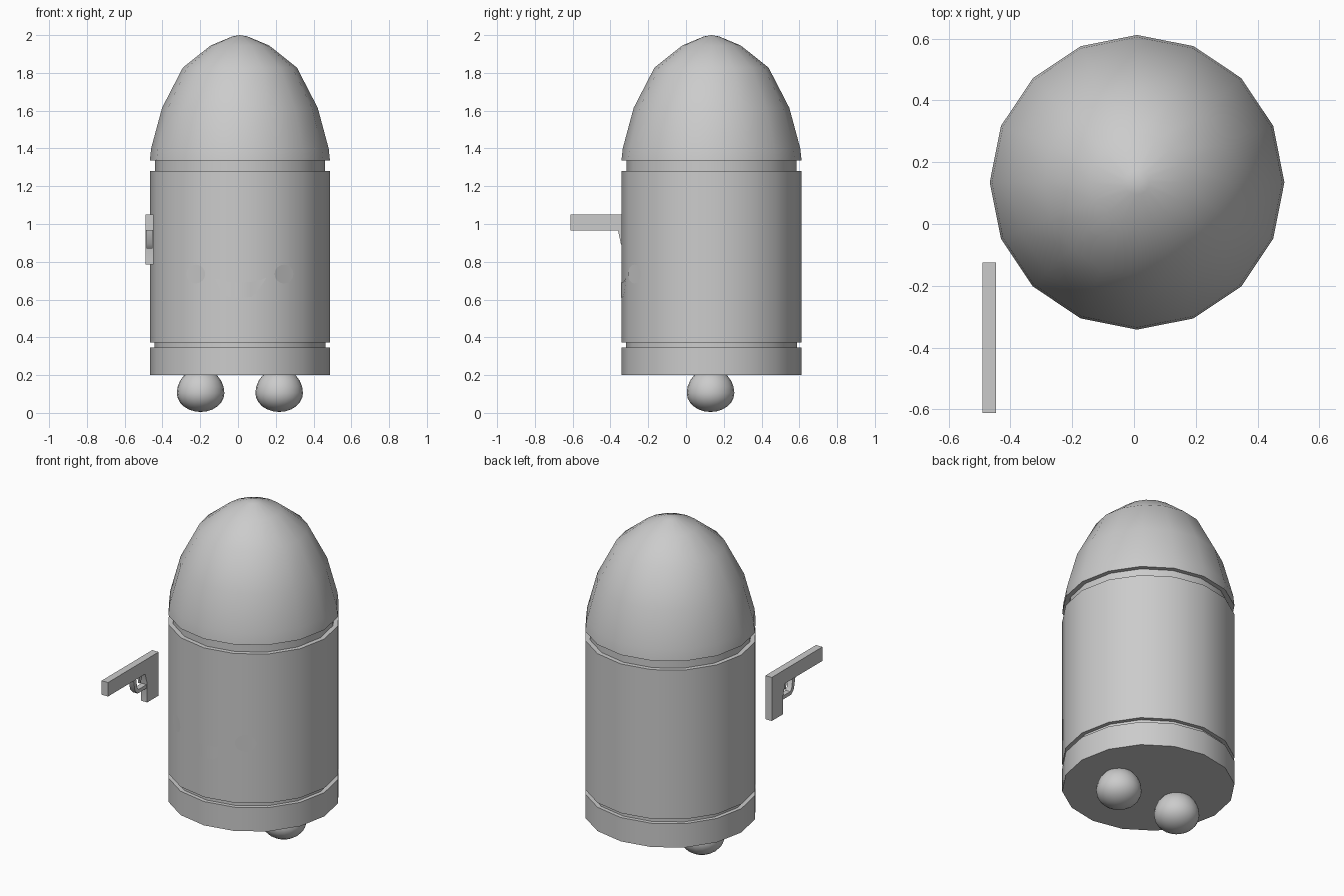
import bpy, bmesh, math

if "Cube" in bpy.data.objects:
    bpy.data.objects.remove(bpy.data.objects["Cube"])

CX, CY, R, SIDES = 0.01, 0.135, 0.477, 16


def finish(name, bm, smooth=True):
    bmesh.ops.recalc_face_normals(bm, faces=bm.faces)
    me = bpy.data.meshes.new(name)
    bm.to_mesh(me)
    bm.free()
    ob = bpy.data.objects.new(name, me)
    bpy.context.collection.objects.link(ob)
    if smooth:
        bpy.ops.object.select_all(action='DESELECT')
        ob.select_set(True)
        bpy.context.view_layer.objects.active = ob
        bpy.ops.object.shade_smooth_by_angle(angle=math.radians(40))
    return ob


def lathe(name, profile, cx=CX, cy=CY, n=SIDES):
    """Revolve (radius, z) points; radius 0 makes a pole."""
    bm = bmesh.new()
    rings = []
    for r, z in profile:
        if r == 0:
            rings.append([bm.verts.new((cx, cy, z))] * n)
        else:
            rings.append([bm.verts.new((cx + r * math.cos(2 * math.pi * i / n),
                                        cy + r * math.sin(2 * math.pi * i / n), z))
                          for i in range(n)])
    for a, b in zip(rings, rings[1:]):
        for i in range(n):
            j = (i + 1) % n
            bm.faces.new(list(dict.fromkeys((a[i], a[j], b[j], b[i]))))
    return finish(name, bm)


def prism(name, outline, x0, x1):
    """Extrude a (y, z) outline along x."""
    bm = bmesh.new()
    f = bm.faces.new([bm.verts.new((x0, y, z)) for y, z in outline])
    ext = bmesh.ops.extrude_face_region(bm, geom=[f])
    for v in ext['geom']:
        if isinstance(v, bmesh.types.BMVert):
            v.co.x = x1
    return finish(name, bm)


def on_front(dx, z):
    """Point just outside the faceted front wall at offset dx from its centre."""
    step = 2 * math.pi / SIDES
    k = int(math.asin(min(abs(dx) / R, 1)) / step + 1e-6)
    xa, xb = R * math.sin(k * step), R * math.sin((k + 1) * step)
    ya, yb = R * math.cos(k * step), R * math.cos((k + 1) * step)
    t = (abs(dx) - xa) / (xb - xa)
    return (CX + dx, CY - (ya + (yb - ya) * t) - 0.002, z)


# Hull: base rim, lower groove, main wall, upper groove
lathe("body", [(0, 0.2), (R, 0.2), (R, 0.345), (0.453, 0.345), (0.453, 0.372),
               (R, 0.372), (R, 1.28), (0.45, 1.28), (0.45, 1.335)])

# Nose cap
lathe("nose_cap", [(0.45, 1.335), (R, 1.335), (0.47, 1.40), (0.412, 1.615),
                   (0.302, 1.828), (0.155, 1.945), (0.04, 1.993), (0, 2.0)])

# Feet: rounded balls, flatter underneath
for side, name in ((-1, "left_foot"), (1, "right_foot")):
    pts = []
    for i in range(13):
        a = -math.pi / 2 + math.pi * i / 12
        s = math.sin(a)
        r = 0 if i in (0, 12) else 0.126 * math.cos(a)
        pts.append((r, 0.105 + s * (0.1 if s < 0 else 0.13)))
    lathe(name, pts, CX + side * 0.208, 0.13, 20)

# Eyes
for side, name in ((-1, "left_eye"), (1, "right_eye")):
    bm = bmesh.new()
    bm.faces.new([bm.verts.new(on_front(side * 0.2335 + 0.05 * math.cos(i * math.pi / 8),
                                        0.735 + 0.05 * math.sin(i * math.pi / 8)))
                  for i in range(16)])
    finish(name, bm)

# Smiling mouth: columns of (offset, top, bottom)
half = [(0, 0.69, 0.61), (0.06, 0.693, 0.613), (0.085, 0.698, 0.635), (0.115, 0.707, 0.675)]
cols = [(-x, t, b) for x, t, b in reversed(half[1:])] + half
bm = bmesh.new()
pairs = [(bm.verts.new(on_front(x, t)), bm.verts.new(on_front(x, b))) for x, t, b in cols]
for p, q in zip(pairs, pairs[1:]):
    bm.faces.new((p[0], p[1], q[1], q[0]))
for p, x in ((pairs[0], -0.14), (pairs[-1], 0.14)):
    bm.faces.new((p[0], p[1], bm.verts.new(on_front(x, 0.715))))
finish("mouth", bm)

# Floating pistol: barrel with grip, trigger guard, trigger
prism("pistol_frame", [(-0.612, 1.05), (-0.125, 1.05), (-0.125, 0.785), (-0.235, 0.785),
                       (-0.235, 0.90), (-0.255, 0.965), (-0.612, 0.965)], -0.49, -0.447)
prism("trigger_guard", [(-0.36, 0.966), (-0.345, 0.895), (-0.32, 0.87), (-0.235, 0.87),
                        (-0.235, 0.892), (-0.31, 0.892), (-0.323, 0.905), (-0.335, 0.966)],
      -0.485, -0.452)
prism("trigger", [(-0.29, 0.966), (-0.283, 0.915), (-0.272, 0.915), (-0.268, 0.966)],
      -0.475, -0.462)
